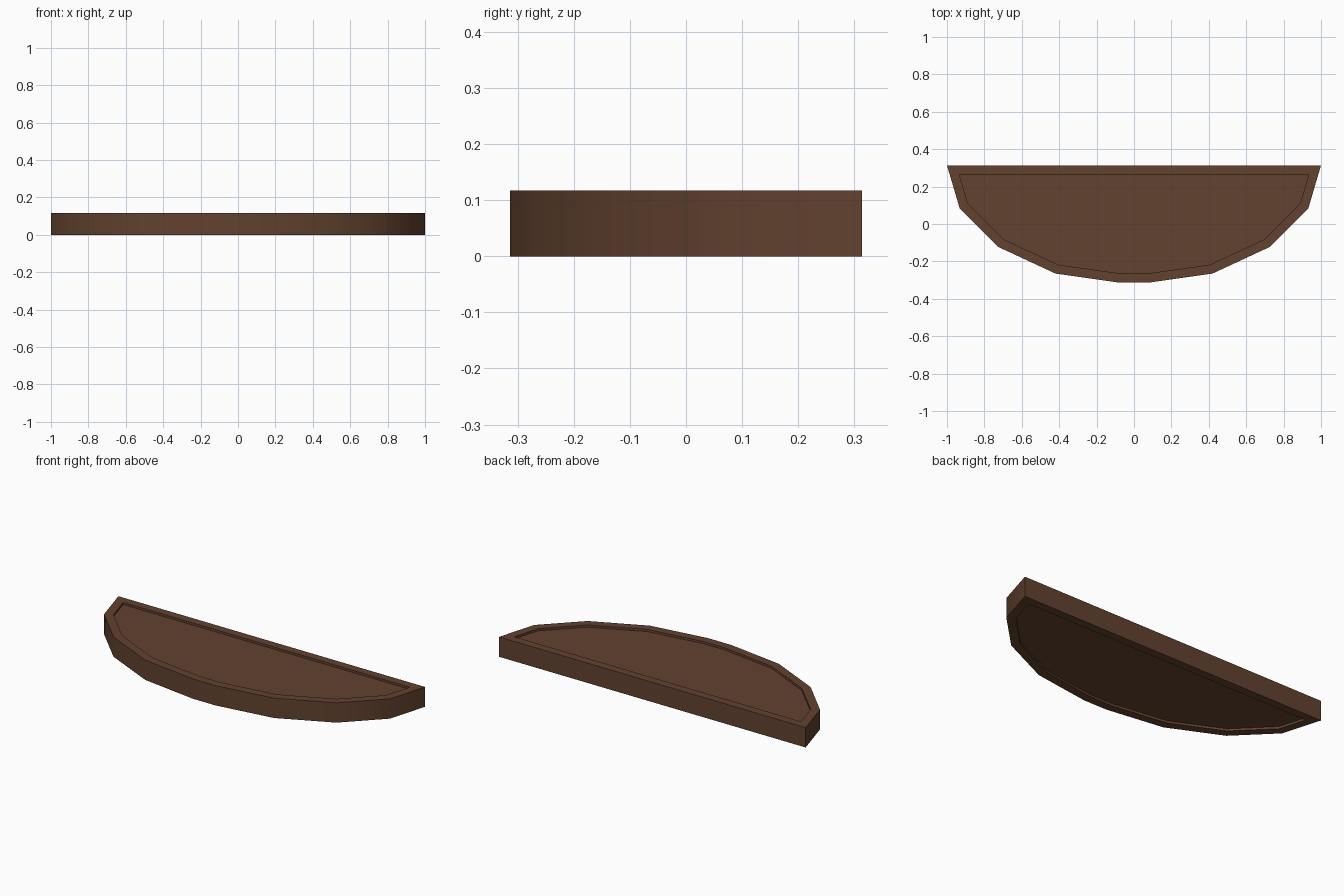
import bpy, bmesh, math

cube = bpy.data.objects.get("Cube")
if cube:
    bpy.data.objects.remove(cube)

HEIGHT = 0.117
RIM_WIDTH = 0.049
RECESS_DEPTH = 0.013

# Single brown wood colour
wood = bpy.data.materials.new("brown_wood")
wood.use_nodes = True
brown = (0.122, 0.054, 0.028, 1)
wood.diffuse_color = brown
wood.node_tree.nodes["Principled BSDF"].inputs["Base Color"].default_value = brown

# Right half of the outline, from back corner to front, mirrored for the left
half = [(1, 0.314), (0.932, 0.083), (0.727, -0.122), (0.42, -0.265), (0.075, -0.314)]
outline = half + [(-x, y) for x, y in reversed(half)]

# Solid slab
bm = bmesh.new()
base = bm.faces.new([bm.verts.new((x, y, 0)) for x, y in outline])
top = bmesh.ops.extrude_face_region(bm, geom=[base], use_keep_orig=True)["geom"]
bmesh.ops.translate(bm, vec=(0, 0, HEIGHT),
                    verts=[v for v in top if isinstance(v, bmesh.types.BMVert)])
bmesh.ops.recalc_face_normals(bm, faces=bm.faces)

# Rim and shallow recess on the top and the underside
for face in [f for f in bm.faces if abs(f.normal.z) > 0.9]:
    inward = face.normal * -RECESS_DEPTH
    bmesh.ops.inset_region(bm, faces=[face], thickness=RIM_WIDTH, use_even_offset=True)
    floor = bmesh.ops.extrude_discrete_faces(bm, faces=[face])["faces"][0]
    bmesh.ops.translate(bm, vec=inward, verts=floor.verts)
bmesh.ops.recalc_face_normals(bm, faces=bm.faces)

mesh = bpy.data.meshes.new("half_round_panel")
bm.to_mesh(mesh)
bm.free()
mesh.materials.append(wood)
panel = bpy.data.objects.new("half_round_panel", mesh)
bpy.context.collection.objects.link(panel)

# Smooth curved side with crisp rims and corners
bpy.ops.object.select_all(action="DESELECT")
panel.select_set(True)
bpy.context.view_layer.objects.active = panel
bpy.ops.object.shade_smooth_by_angle(angle=math.radians(40))
